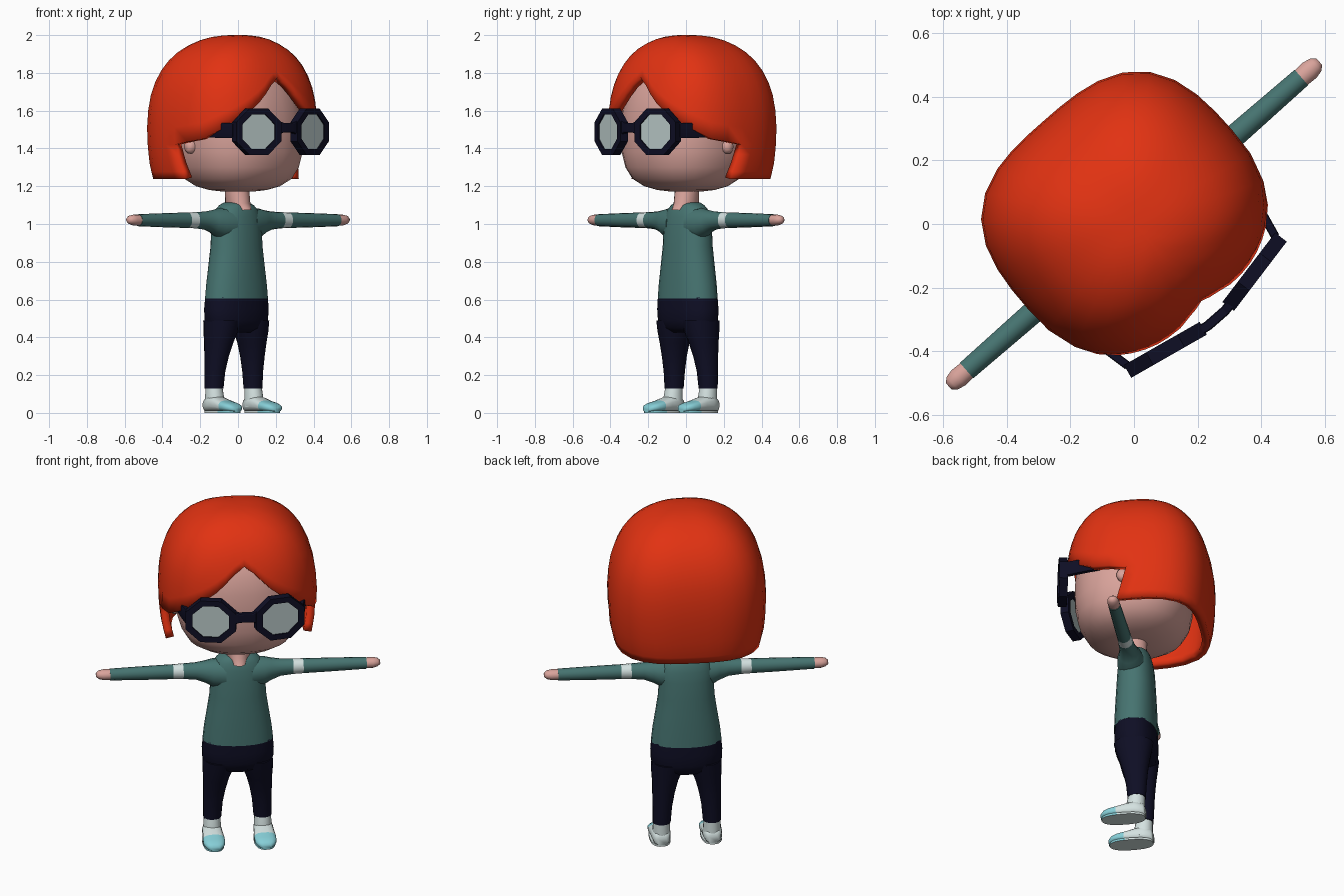
import bpy, bmesh, math
from mathutils import Matrix, Vector

if "Cube" in bpy.data.objects:
    bpy.data.objects.remove(bpy.data.objects["Cube"])

TURN = Matrix.Rotation(math.radians(41.2), 4, 'Z')   # the figure stands turned to its left


def mat(name, rgb):
    m = bpy.data.materials.new(name)
    m.diffuse_color = (*rgb, 1)
    m.use_nodes = True
    m.node_tree.nodes["Principled BSDF"].inputs["Base Color"].default_value = m.diffuse_color
    return m


HAIR = mat("orange_hair", (0.76, 0.032, 0.006))
SKIN = mat("skin", (0.70, 0.37, 0.33))
KNIT = mat("green_knit", (0.062, 0.175, 0.165))
NAVY = mat("dark_navy", (0.0045, 0.0045, 0.018))
WHITE = mat("pale_white", (0.66, 0.76, 0.75))
CYAN = mat("cyan_toe", (0.24, 0.62, 0.68))
LENS = mat("lens_grey", (0.50, 0.60, 0.59))


def finish(name, bm, mats, angle=40, recalc=True, rule=None):
    if recalc:
        bmesh.ops.recalc_face_normals(bm, faces=bm.faces)
    if rule:
        for f in bm.faces:
            f.material_index = rule(f.calc_center_median())
    bm.transform(TURN)
    me = bpy.data.meshes.new(name)
    bm.to_mesh(me)
    bm.free()
    for m in mats:
        me.materials.append(m)
    ob = bpy.data.objects.new(name, me)
    bpy.context.collection.objects.link(ob)
    bpy.ops.object.select_all(action='DESELECT')
    bpy.context.view_layer.objects.active = ob
    ob.select_set(True)
    bpy.ops.object.shade_smooth_by_angle(angle=math.radians(angle))
    return ob


def spow(v, n):
    return math.copysign(abs(v) ** (2 / n), v)


def ring(axis, p, c0, c1, r0, r1, n=2, segs=20):
    """Superellipse across an axis, at position p, centred on c0, c1."""
    pts = []
    for i in range(segs):
        a = 2 * math.pi * (i + 0.5) / segs
        s, t = c0 + r0 * spow(math.cos(a), n), c1 + r1 * spow(math.sin(a), n)
        pts.append({'x': (p, s, t), 'y': (s, p, t), 'z': (s, t, p)}[axis])
    return pts


def loft(name, rings, mats, closed=False, **kw):
    bm = bmesh.new()
    rows = [[bm.verts.new(p) for p in r] for r in rings]
    k = len(rows[0])
    pairs = list(zip(rows, rows[1:])) + ([(rows[-1], rows[0])] if closed else [])
    for a, b in pairs:
        for i in range(k):
            j = (i + 1) % k
            bm.faces.new((a[i], a[j], b[j], b[i]))
    if not closed:
        bm.faces.new(rows[0])
        bm.faces.new(rows[-1])
    return finish(name, bm, mats, **kw)


def interp(table, x):
    for (x0, y0), (x1, y1) in zip(table, table[1:]):
        if x <= x1:
            return y0 + (y1 - y0) * max(0, x - x0) / (x1 - x0)
    return table[-1][1]


# Head and neck
loft("head", [ring('z', z, 0, v, a, b, 2.3, 28) for z, v, a, b in (
    (1.172, 0, .08, .08), (1.18, 0, .15, .14), (1.2, 0, .22, .205), (1.24, 0, .28, .265),
    (1.3, 0, .315, .3), (1.38, 0, .338, .316), (1.48, 0, .345, .32), (1.6, 0, .338, .31),
    (1.7, 0, .31, .285), (1.78, .01, .27, .25), (1.88, .02, .17, .16))], [SKIN])
loft("neck", [ring('z', *p) for p in (
    (1.075, 0, -.012, .045, .08), (1.11, 0, .002, .066, .068), (1.22, 0, .01, .063, .063))], [SKIN])

# Torso
loft("sweater_body", [ring('z', z, 0, .012, a, b, 2.2, 24) for z, a, b in (
    (.605, .192, .117), (.68, .184, .115), (.78, .168, .111), (.88, .153, .106),
    (.98, .150, .1), (1.04, .145, .092), (1.08, .122, .082), (1.1, .1, .072), (1.115, .066, .06))],
    [KNIT], angle=60)

# Pelvis of the trousers
loft("trouser_hips", [ring('z', z, 0, v, a, b, 2.3, 24) for z, v, a, b in (
    (.612, .012, .190, .114), (.55, .013, .196, .116), (.49, .014, .193, .113),
    (.45, .016, .172, .1), (.425, .018, .12, .07))], [NAVY], angle=60)

for s, side in ((-1, "right"), (1, "left")):
    # Arms with a band, and hands
    arm = ((.07, 1.0, .085, .08), (.14, 1.005, .078, .07), (.18, 1.012, .062, .056),
           (.23, 1.018, .048, .044), (.3, 1.02, .043, .04), (.355, 1.02, .041, .038),
           (.5, 1.02, .038, .036), (.7, 1.02, .032, .033))
    loft(side + "_sleeve", [ring('x', s * u, 0, z, rv, rz, 2, 14) for u, z, rz, rv in arm],
         [KNIT, WHITE], angle=60, rule=lambda c: int(.3 < abs(c.x) < .355))
    loft(side + "_hand", [ring('x', s * u, 0, z, rv, rz, 2, 14) for u, z, rz, rv in (
        (.695, 1.02, .029, .031), (.735, 1.021, .029, .033), (.76, 1.022, .023, .027),
        (.775, 1.022, .012, .014))], [SKIN], angle=60)

    # Legs
    loft(side + "_trouser_leg", [ring('z', z, s * u, v, a, b, 2.1, 18) for z, u, v, a, b in (
        (.128, .137, .036, .049, .05), (.22, .133, .034, .053, .057), (.3, .126, .028, .061, .068),
        (.37, .117, .022, .071, .082), (.43, .107, .017, .085, .096), (.49, .1, .014, .09, .108))],
        [NAVY], angle=60)

    # Shoes with coloured toes
    loft(side + "_shoe_cuff", [ring('z', z, s * .138, v, a, b, 2.1, 16) for z, v, a, b in (
        (.03, .028, .05, .055), (.08, .03, .048, .052), (.135, .036, .045, .046))], [WHITE], angle=60)
    loft(side + "_shoe", [ring('y', v, s * .14, .006 + h / 2, w, h / 2, 2.6, 16) for v, w, h in (
        (.086, .028, .05), (.074, .044, .072), (.03, .053, .088), (-.02, .055, .078),
        (-.07, .06, .06), (-.11, .059, .05), (-.14, .047, .04), (-.158, .026, .026))],
        [WHITE, CYAN], angle=60, rule=lambda c: int(c.y < -.07))
    loft(side + "_shoe_sole", [ring('z', z, s * .14, -.035, .058, .12, 2.5, 20) for z in (0, .012)],
         [WHITE, CYAN], rule=lambda c: int(c.y < -.07))

    # Ears
    loft(side + "_ear", [ring('x', s * u, -.01, 1.41, r, r * 1.2, 2, 12) for u, r in (
        (.32, .03), (.355, .032), (.372, .018))], [SKIN], angle=60)

    # Glasses: octagon rim, lens and temple
    tilt = (Matrix.Translation((s * .187, -.366, 1.488))
            @ Matrix.Rotation(s * math.radians(11.5), 4, 'Z'))

    def octagon(v, w, h):
        k = 1 / math.cos(math.pi / 8)
        return [tilt @ Vector(p) for p in ring('y', v, 0, 0, w * k, h * k, 2, 8)]

    loft(side + "_rim", [octagon(*p) for p in (
        (.026, .137, .123), (-.02, .137, .123), (-.02, .1, .092), (.026, .1, .092))],
        [NAVY], closed=True, angle=20)
    loft(side + "_lens", [octagon(v, .102, .094) for v in (-.012, .012)], [LENS], angle=20)
    loft(side + "_temple", [ring('y', v, s * u, z, .014, h, 8, 8) for v, u, z, h in (
        (-.325, .308, 1.495, .042), (-.24, .326, 1.495, .04), (-.1, .352, 1.485, .026),
        (.02, .36, 1.475, .02))], [NAVY], angle=20)

loft("glasses_bridge", [ring('x', u, v, 1.51, .016, h, 8, 8) for u, v, h in (
    (-.07, -.388, .04), (-.035, -.394, .026), (.035, -.394, .026), (.07, -.388, .04))],
    [NAVY], angle=20)

# Hair: a bob shell, with the fringe parted in the middle and locks beside the face
PROFILE = ((0, 2.0), (.16, 1.999), (.32, 1.988), (.46, 1.966), (.6, 1.932), (.72, 1.888),
           (.82, 1.832), (.9, 1.765), (.955, 1.69), (.987, 1.6), (1, 1.5), (.99, 1.4),
           (.968, 1.31), (.93, 1.237))
DEPTH = [(i, p[0]) for i, p in enumerate(PROFILE)]
HEIGHT = [(i, p[1]) for i, p in enumerate(PROFILE)]
STEP = [(-p[1], i) for i, p in enumerate(PROFILE)]
FRINGE = ((0, 1.78), (10, 1.735), (24, 1.64), (36, 1.575), (48, 1.52), (67, 1.45), (93, 1.42))
BORDER, ROWS, EXTRA = 93, 12, 4


def hair_point(phi, step, z_sweep=0):
    """Point on the hair at an angle from the face, sweeping forward below the ear."""
    k = interp(DEPTH, step)
    swing = 8 * z_sweep * max(0, 1 - abs(abs(phi) - BORDER) / 40)
    a = math.radians(phi - math.copysign(swing, phi))
    su, sv = math.sin(a), -math.cos(a)
    n, b = (2.35, .365) if sv < 0 else (3.0, .432)
    r = (abs(su / .428) ** n + abs(sv / b) ** n) ** (-1 / n)
    return (su * r * k, sv * r * k, interp(HEIGHT, step))


half = [0, 5, 10, 17, 24, 30, 36, 42, 48, 57, 67, 80, 93, 103, 113, 123, 133, 143, 153, 162, 171]
angles = half + [180] + [-a for a in reversed(half[1:])]
bm = bmesh.new()
top = bm.verts.new((0, 0, 2.0))
cols = []
for phi in angles:
    end = interp(STEP, -interp(FRINGE, abs(phi)))
    col = [hair_point(phi, end * r / ROWS) for r in range(1, ROWS + 1)]
    if abs(phi) >= BORDER:
        col += [hair_point(phi, end + (13 - end) * r / EXTRA, r / EXTRA) for r in range(1, EXTRA + 1)]
    cols.append([bm.verts.new(p) for p in col])
for c0, c1 in zip(cols, cols[1:] + cols[:1]):
    bm.faces.new((top, c0[0], c1[0]))
    for r in range(min(len(c0), len(c1)) - 1):
        bm.faces.new((c0[r], c0[r + 1], c1[r + 1], c1[r]))
hair = finish("hair", bm, [HAIR], angle=45, recalc=False)
shell = hair.modifiers.new("thickness", 'SOLIDIFY')
shell.thickness = .045
shell.offset = -1
# Thickness comes before edge-sharp smoothing
bpy.context.view_layer.objects.active = hair
bpy.ops.object.modifier_move_to_index(modifier="thickness", index=0)
